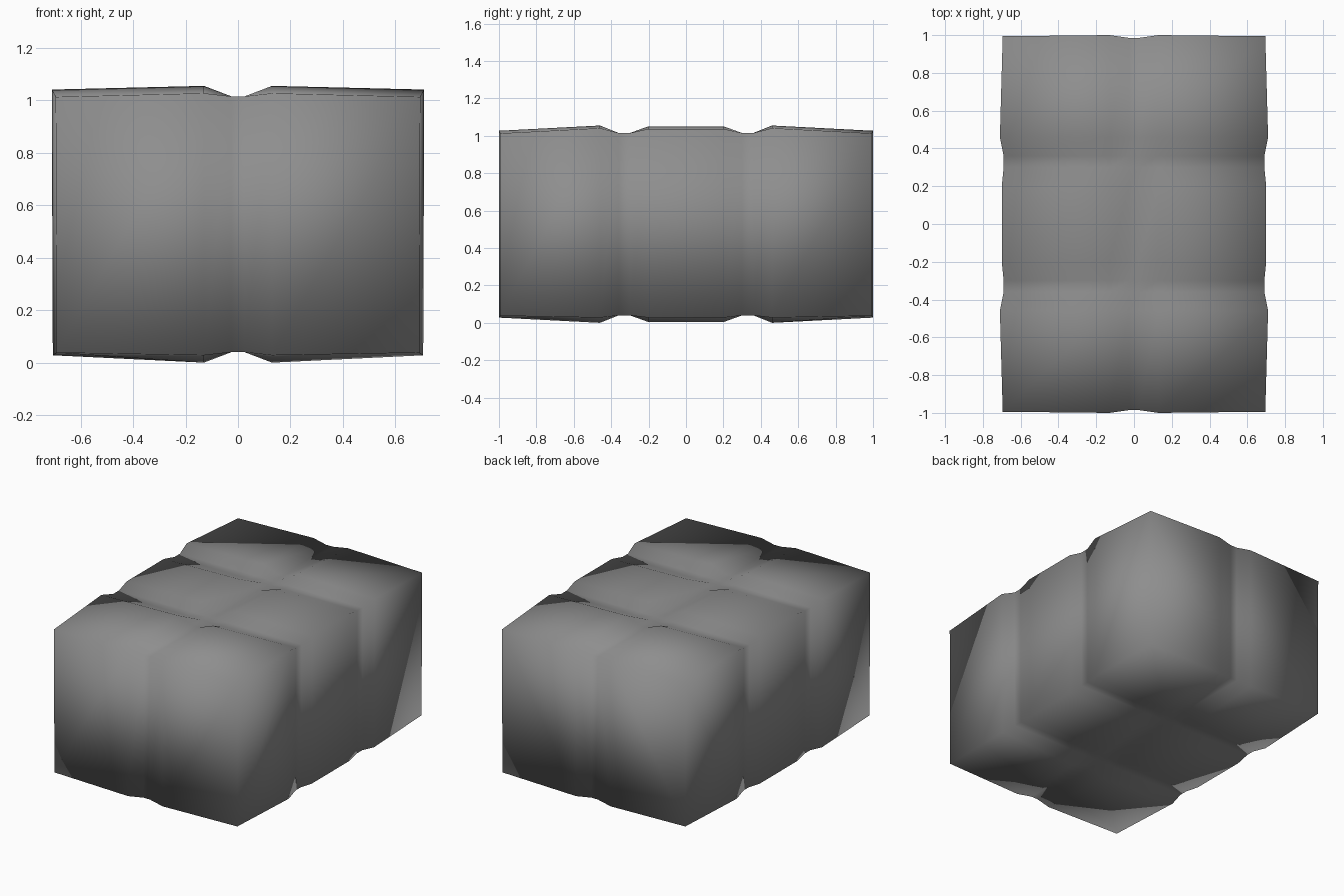
import bpy
import bmesh

cube = bpy.data.objects.get("Cube")
if cube:
    bpy.data.objects.remove(cube, do_unlink=True)

# Half profiles: distance from the middle, and whether the row lies in a strap groove
HALF_X = [(0.025, True), (0.13, False), (0.71, False)]
HALF_Y = [(0.2, False), (0.30, True), (0.36, True), (0.46, False), (1.0, False)]


def mirrored(half):
    return [(-p, g) for p, g in reversed(half)] + half


ROWS_X, ROWS_Y = mirrored(HALF_X), mirrored(HALF_Y)
NX, NY = len(ROWS_X), len(ROWS_Y)


def bale_point(i, j, top):
    """Place one grid corner, with sunken grooves and gently bulging panels."""
    (x, gx), (y, gy) = ROWS_X[i], ROWS_Y[j]
    side, end = abs(x) > 0.5, abs(y) > 0.9
    # Height: groove floors are sunk, outer borders sag
    if gx or gy:
        sink = 0.04
    else:
        sink = (0.014 if side else 0) + (0.028 if end else 0)
        if abs(y) < 0.25:
            sink += 0.004
    if not top and side and not gy:
        sink = 0.038 if end else 0.028
    z = 1.055 - sink if top else sink
    # Sides pinch at the cross straps and taper to the ends
    if side:
        width = 0.69 if gy else 0.695 if end else 0.71 if abs(y) > 0.4 else 0.7
        x = (width if top else width - 0.004) * (1 if x > 0 else -1)
    # Ends pinch at the long strap
    if end:
        y *= 0.985 if gx else 0.994 if side else 1.0
    return x, y, z


bm = bmesh.new()
grid = {(i, j, top): bm.verts.new(bale_point(i, j, top))
        for i in range(NX) for j in range(NY) for top in (False, True)}


def quad(*keys):
    bm.faces.new([grid[k] for k in keys])


# Top and bottom sheets
for top in (False, True):
    for i in range(NX - 1):
        for j in range(NY - 1):
            quad((i, j, top), (i + 1, j, top), (i + 1, j + 1, top), (i, j + 1, top))

# Side and end walls
for i in range(NX - 1):
    for j in (0, NY - 1):
        quad((i, j, False), (i + 1, j, False), (i + 1, j, True), (i, j, True))
for j in range(NY - 1):
    for i in (0, NX - 1):
        quad((i, j, False), (i, j + 1, False), (i, j + 1, True), (i, j, True))

bmesh.ops.recalc_face_normals(bm, faces=bm.faces)
for face in bm.faces:
    face.smooth = True
mesh = bpy.data.meshes.new("strapped_bale")
bm.to_mesh(mesh)
bm.free()

# Single grey material
grey = bpy.data.materials.new("medium grey")
grey.use_nodes = True
colour = (0.27, 0.27, 0.27, 1.0)
grey.diffuse_color = colour
grey.node_tree.nodes["Principled BSDF"].inputs["Base Color"].default_value = colour
mesh.materials.append(grey)

bale = bpy.data.objects.new("strapped_bale", mesh)
bpy.context.collection.objects.link(bale)
